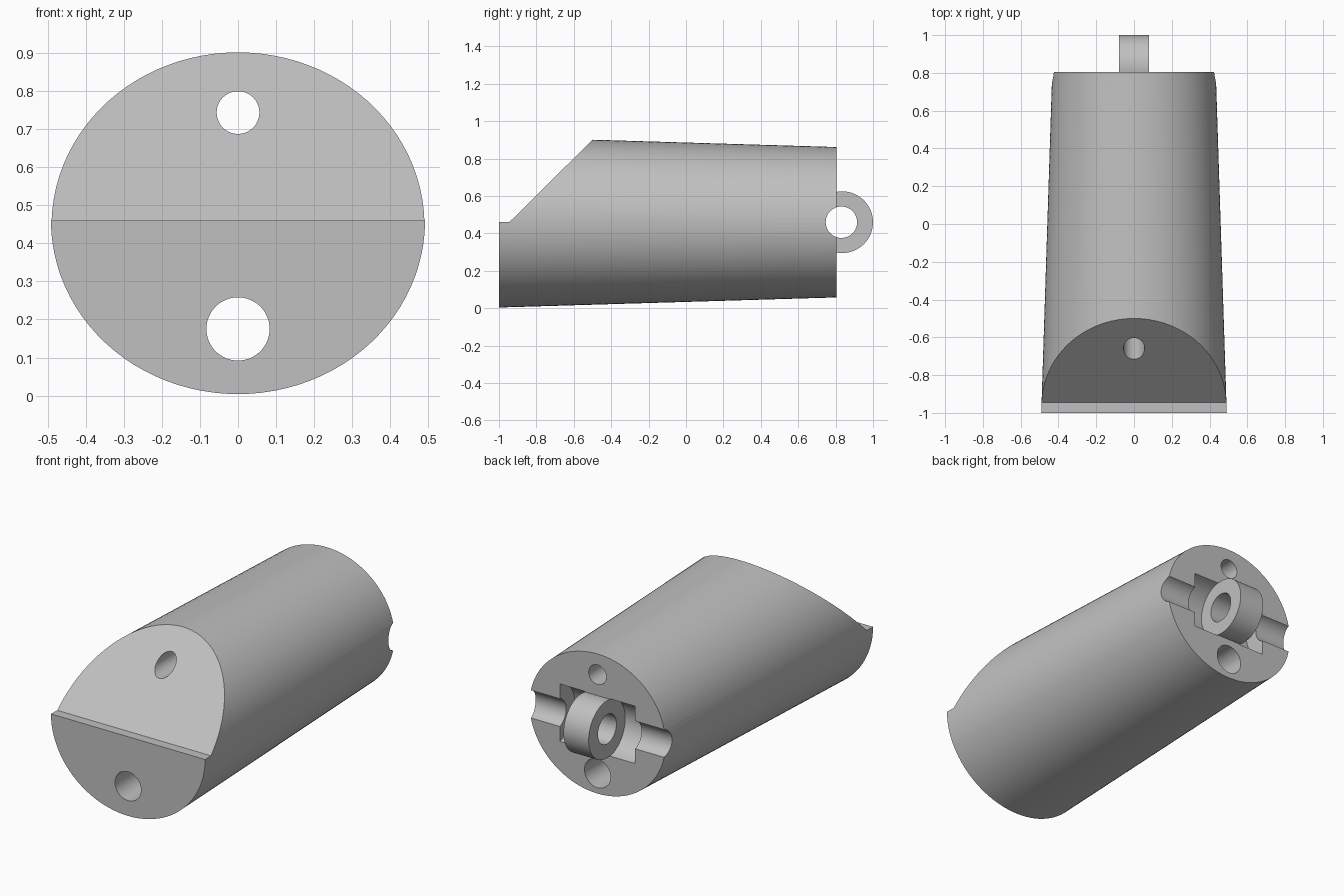
import bpy, bmesh, math
from mathutils import Matrix

cube = bpy.data.objects.get("Cube")
if cube:
    bpy.data.objects.remove(cube, do_unlink=True)

AXIS_Z = 0.46      # height of the body and hinge axes
HINGE_Y = 0.835    # hinge pin position
BACK_Y = 0.805

grey = bpy.data.materials.new("plain_grey")
grey.use_nodes = True
colour = (0.53, 0.53, 0.53, 1)
grey.diffuse_color = colour
grey.node_tree.nodes["Principled BSDF"].inputs["Base Color"].default_value = colour


def make_object(name, bm):
    bmesh.ops.recalc_face_normals(bm, faces=bm.faces)
    mesh = bpy.data.meshes.new(name)
    bm.to_mesh(mesh)
    bm.free()
    mesh.materials.append(grey)
    obj = bpy.data.objects.new(name, mesh)
    bpy.context.collection.objects.link(obj)
    return obj


def rod(name, axis, start, end, centre, r1, r2=None, sides=64, widen=1.0):
    """Cylinder or cone running from start to end along the x or y axis."""
    bm = bmesh.new()
    bmesh.ops.create_cone(bm, cap_ends=True, segments=sides, radius1=r1,
                          radius2=r1 if r2 is None else r2, depth=end - start)
    turn = (Matrix.Rotation(math.pi / 2, 4, 'Y') if axis == 'X'
            else Matrix.Rotation(-math.pi / 2, 4, 'X'))
    mid = (start + end) / 2
    place = (mid, *centre) if axis == 'X' else (centre[0], mid, centre[1])
    bm.transform(Matrix.Translation(place) @ Matrix.Diagonal((widen, 1, 1, 1)) @ turn)
    return make_object(name, bm)


def prism(name, outline, half_width):
    """Side outline of (y, z) points extruded across x."""
    bm = bmesh.new()
    face = bm.faces.new([bm.verts.new((-half_width, y, z)) for y, z in outline])
    grown = bmesh.ops.extrude_face_region(bm, geom=[face])["geom"]
    bmesh.ops.translate(bm, vec=(2 * half_width, 0, 0),
                        verts=[v for v in grown if isinstance(v, bmesh.types.BMVert)])
    return make_object(name, bm)


def combine(target, tool, operation):
    tool.hide_render = True
    mod = target.modifiers.new(tool.name, 'BOOLEAN')
    mod.operation = operation
    mod.solver = 'EXACT'
    mod.object = tool
    bpy.context.view_layer.objects.active = target
    bpy.ops.object.modifier_apply(modifier=mod.name)
    bpy.data.objects.remove(tool, do_unlink=True)


# Tapered oval body with the hinge lug at the back
body = rod("tapered_body", 'Y', -1, BACK_Y, (0, AXIS_Z), 0.456, 0.402, 96, 1.077)
hinge = (HINGE_Y, AXIS_Z)
combine(body, rod("hinge_lug", 'X', -0.1, 0.1, hinge, 0.165), 'UNION')

# Sloped front with a narrow flat ledge
slope = [(-1.1, AXIS_Z), (-0.945, AXIS_Z), (-0.4, 1.0), (-1.1, 1.0)]
combine(body, prism("slope_cutter", slope, 0.7), 'DIFFERENCE')

# Round pockets on both sides of the lug
for side, start, end in (("right", -0.24, -0.08), ("left", 0.08, 0.24)):
    combine(body, rod(side + "_pocket_cutter", 'X', start, end, hinge, 0.168), 'DIFFERENCE')

# Cross bore for the hinge pin and the two lengthwise holes
combine(body, rod("pin_bore_cutter", 'X', -0.7, 0.7, (HINGE_Y - 0.004, AXIS_Z), 0.084), 'DIFFERENCE')
for name, z, radius in (("upper_hole_cutter", 0.743, 0.056), ("lower_hole_cutter", 0.175, 0.083)):
    combine(body, rod(name, 'Y', -1.2, 1.2, (0, z), radius), 'DIFFERENCE')

# Smooth curved walls, keep cut edges sharp
bpy.ops.object.select_all(action='DESELECT')
body.select_set(True)
bpy.context.view_layer.objects.active = body
bpy.ops.object.shade_smooth_by_angle(angle=math.radians(30))
